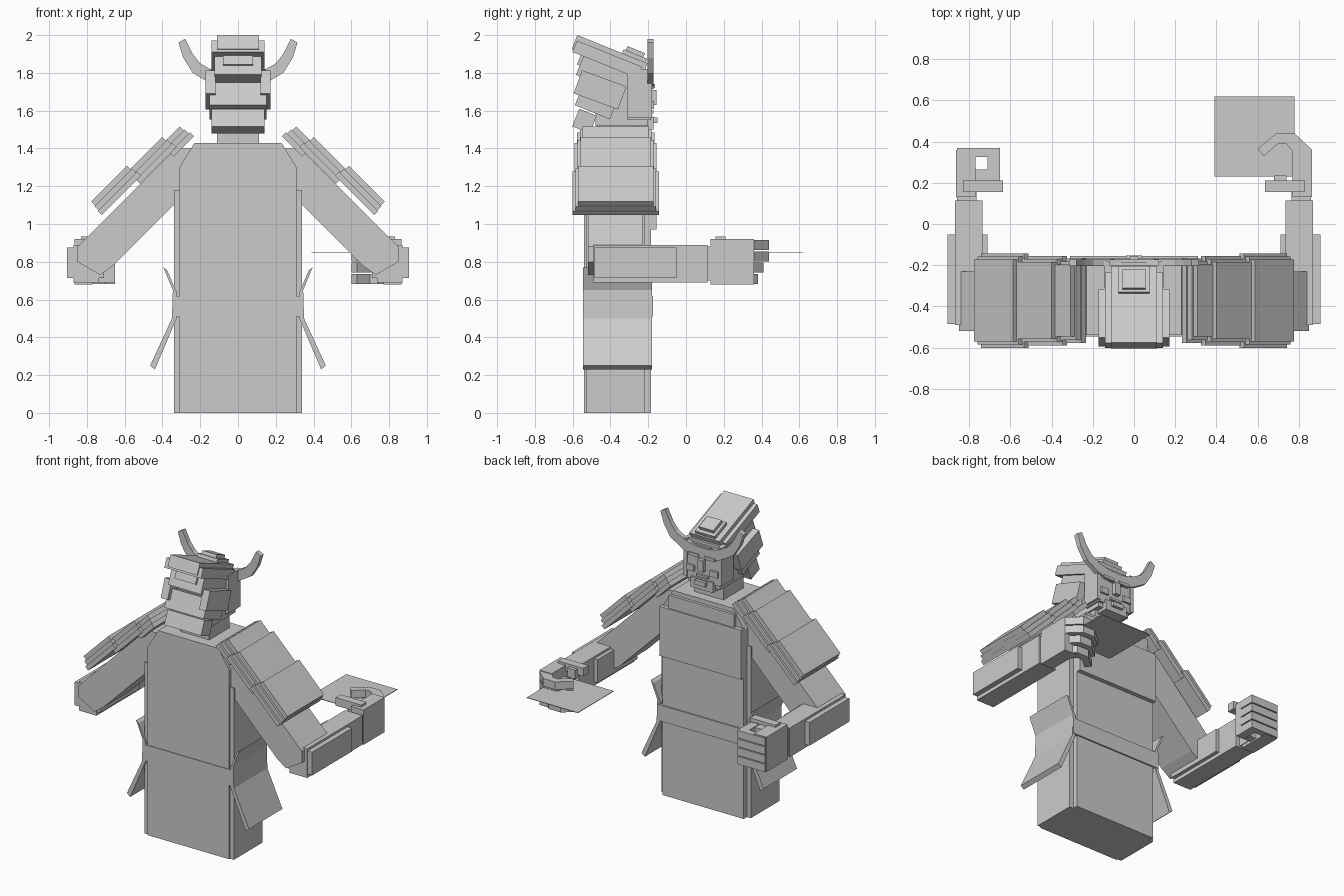
import bpy, bmesh, math
from mathutils import Matrix, Vector

cube = bpy.data.objects.get("Cube")
if cube:
    bpy.data.objects.remove(cube)

grey = bpy.data.materials.new("plain_grey")
grey.use_nodes = True
grey.diffuse_color = (0.6, 0.6, 0.6, 1)
grey.node_tree.nodes["Principled BSDF"].inputs["Base Color"].default_value = (0.6, 0.6, 0.6, 1)


def finish(name, bm):
    bmesh.ops.recalc_face_normals(bm, faces=bm.faces)
    mesh = bpy.data.meshes.new(name)
    bm.to_mesh(mesh)
    bm.free()
    mesh.materials.append(grey)
    obj = bpy.data.objects.new(name, mesh)
    bpy.context.collection.objects.link(obj)
    return obj


def box(name, x, y, z, turn=0, axis='X', at=None):
    """Box from ranges; with 'at' the ranges are local to a turned frame there."""
    bm = bmesh.new()
    lo, hi = Vector((x[0], y[0], z[0])), Vector((x[1], y[1], z[1]))
    size, mid = hi - lo, (lo + hi) / 2
    frame = Matrix.Translation(at or (0, 0, 0)) @ Matrix.Rotation(math.radians(turn), 4, axis)
    bmesh.ops.create_cube(bm, size=1, matrix=frame @ Matrix.Translation(mid) @ Matrix.Diagonal((*size, 1)))
    return finish(name, bm)


def prism(name, points, lo, hi, plane='XZ'):
    """Extrude an outline along y (plane XZ) or z (plane XY)."""
    bm = bmesh.new()
    def put(a, b, d):
        return (a, d, b) if plane == 'XZ' else (a, b, d)
    face = bm.faces.new([bm.verts.new(put(a, b, lo)) for a, b in points])
    ext = bmesh.ops.extrude_face_region(bm, geom=[face])
    move = [v for v in ext["geom"] if isinstance(v, bmesh.types.BMVert)]
    bmesh.ops.translate(bm, vec=put(0, 0, hi - lo), verts=move)
    return finish(name, bm)


def span(s, a, b):
    return tuple(sorted((s * a, s * b)))


def mirrored(points, s):
    return [(s * a, b) for a, b in points]


def symmetric(points):
    return points + mirrored(points[::-1], -1)


# Robe body, with a tapering top
prism("robe_body", symmetric([(0.31, 0), (0.31, 1.3), (0.23, 1.43)]), -0.54, -0.185)
box("chest_plate", (-0.31, 0.31), (-0.2, -0.155), (0.97, 1.31))
box("collar_plate", (-0.25, 0.25), (-0.2, -0.165), (1.29, 1.4))
box("belt", (-0.345, 0.345), (-0.545, -0.175), (0.51, 0.62))
box("neck", (-0.11, 0.11), (-0.47, -0.25), (1.4, 1.56))

for s, side in ((1, "left"), (-1, "right")):
    box(side + "_robe_side", span(s, 0.3, 0.34), (-0.53, -0.22), (0, 1.18))
    # Flared cloth at the waist
    prism(side + "_waist_cloth", mirrored([
        (0.395, 0.77), (0.345, 0.65), (0.35, 0.5), (0.465, 0.25), (0.44, 0.23),
        (0.325, 0.5), (0.325, 0.64), (0.375, 0.755)], s), -0.545, -0.18)
    # Arms
    prism(side + "_upper_arm", mirrored([
        (0.25, 1.4), (0.33, 1.4), (0.85, 0.88), (0.85, 0.8), (0.73, 0.73),
        (0.66, 0.78), (0.25, 1.19)], s), -0.52, -0.23)
    box(side + "_elbow_sleeve", span(s, 0.71, 0.905), (-0.485, -0.05), (0.715, 0.875))
    box(side + "_forearm", span(s, 0.735, 0.87), (-0.49, 0.115), (0.69, 0.89))
    box(side + "_wrist", span(s, 0.765, 0.86), (0.1, 0.19), (0.7, 0.88))
    box(side + "_palm", span(s, 0.77, 0.865), (0.13, 0.36), (0.68, 0.92))
    box(side + "_thumb", span(s, 0.635, 0.83), (0.155, 0.21), (0.88, 0.935))
    # Overlapping shoulder plates, each a stack of shrinking layers
    for i, (u0, u1) in enumerate(((-0.87, -0.72), (-0.765, -0.49), (-0.525, -0.23))):
        base, wide = 1.2 + 0.025 * i, 0.205 + 0.012 * i
        for j in range(3):
            box(f"{side}_shoulder_plate_{i}_{j}", span(s, u0 + 0.008 * j, u1 - 0.006 * j),
                (-0.372 - wide + 0.015 * j, -0.372 + wide - 0.015 * j),
                (base + 0.03 * j, base + 0.03 * j + 0.031), s * 45, 'Y', (0, 0, 0))

# Right hand closes into a fist around an upright hole
box("right_heel", (-0.865, -0.65), (0.21, 0.265), (0.69, 0.91))
for i in range(4):
    z = (0.682 + 0.06 * i, 0.735 + 0.06 * i)
    box(f"right_finger_{i}", (-0.86, -0.65), (0.325, 0.37), z)
    box(f"right_finger_tip_{i}", (-0.71, -0.65), (0.22, 0.36), z)

# Left hand holds a card with curled fingers
curl = [(0.865, 0.34), (0.865, 0.36), (0.78, 0.44), (0.69, 0.44), (0.6, 0.365),
        (0.63, 0.33), (0.7, 0.39), (0.74, 0.39), (0.78, 0.34)]
for i, shift in enumerate((-0.06, -0.03, 0, 0)):
    prism(f"left_finger_{i}", [(a, b + shift) for a, b in curl],
          0.682 + 0.06 * i, 0.735 + 0.06 * i, 'XY')
box("left_thumb_tip", (0.68, 0.74), (0.2, 0.235), (0.86, 0.92))
box("held_card", (0.39, 0.78), (0.23, 0.62), (0.849, 0.853))

# Head and face
box("head_core", (-0.12, 0.12), (-0.48, -0.2), (1.52, 1.82))
box("face", (-0.13, 0.13), (-0.31, -0.185), (1.55, 1.8))
box("jaw", (-0.085, 0.085), (-0.3, -0.172), (1.5, 1.57))
box("nose", (-0.02, 0.02), (-0.2, -0.155), (1.63, 1.71), 0)
box("mouth", (-0.045, 0.045), (-0.2, -0.172), (1.585, 1.6))
box("chin", (-0.04, 0.04), (-0.2, -0.152), (1.535, 1.565))
for s, side in ((1, "left"), (-1, "right")):
    box(side + "_brow", span(s, 0.02, 0.1), (-0.2, -0.165), (1.72, 1.74))
    box(side + "_cheek", span(s, 0.06, 0.12), (-0.2, -0.17), (1.61, 1.65))
    box(side + "_cheek_guard", span(s, 0.12, 0.145), (-0.31, -0.18), (1.56, 1.82))
    box(side + "_ear_plate", span(s, 0.12, 0.172), (-0.125, 0.125), (-0.065, 0.065),
        -20, 'X', (0, -0.455, 1.71))

# Tilted helmet: crown, rear tiers flaring outward, crest
tilt = -22
box("helmet_crown", (-0.112, 0.112), (0, 0.4), (-0.08, 0), tilt, 'X', (0, -0.575, 2.0))
box("helmet_rim", (-0.14, 0.14), (0, 0.37), (-0.085, -0.02), tilt, 'X', (0, -0.57, 1.99))
box("helmet_tier", (-0.125, 0.125), (0, 0.3), (-0.14, 0), tilt, 'X', (0, -0.53, 1.92))
box("helmet_back_catch", (-0.08, 0.08), (0, 0.1), (-0.06, 0), tilt, 'X', (0, -0.555, 1.9))
box("neck_guard_upper", (-0.15, 0.15), (0, 0.2), (-0.13, 0), tilt, 'X', (0, -0.54, 1.75))
box("neck_guard_lower", (-0.14, 0.14), (0, 0.1), (-0.1, 0), tilt, 'X', (0, -0.565, 1.61))
box("crest_base", (-0.075, 0.075), (0, 0.135), (-0.06, 0), tilt, 'X', (0, -0.33, 1.925))
box("crest_cap", (-0.055, 0.055), (0, 0.1), (-0.05, 0), tilt, 'X', (0, -0.31, 1.942))

# Crescent horns across the brow
horn = [(0.28, 1.98), (0.315, 1.96), (0.29, 1.88), (0.24, 1.8), (0.14, 1.74), (0.05, 1.715)]
inner = [(0.05, 1.79), (0.13, 1.81), (0.2, 1.85), (0.24, 1.9)]
crescent = horn + mirrored(horn[::-1], -1) + mirrored(inner[::-1], -1) + inner[:]
crescent = horn + mirrored(horn[::-1], -1) + [(-a, b) for a, b in reversed(inner)] + inner
prism("brow_crescent", crescent, -0.205, -0.172)
